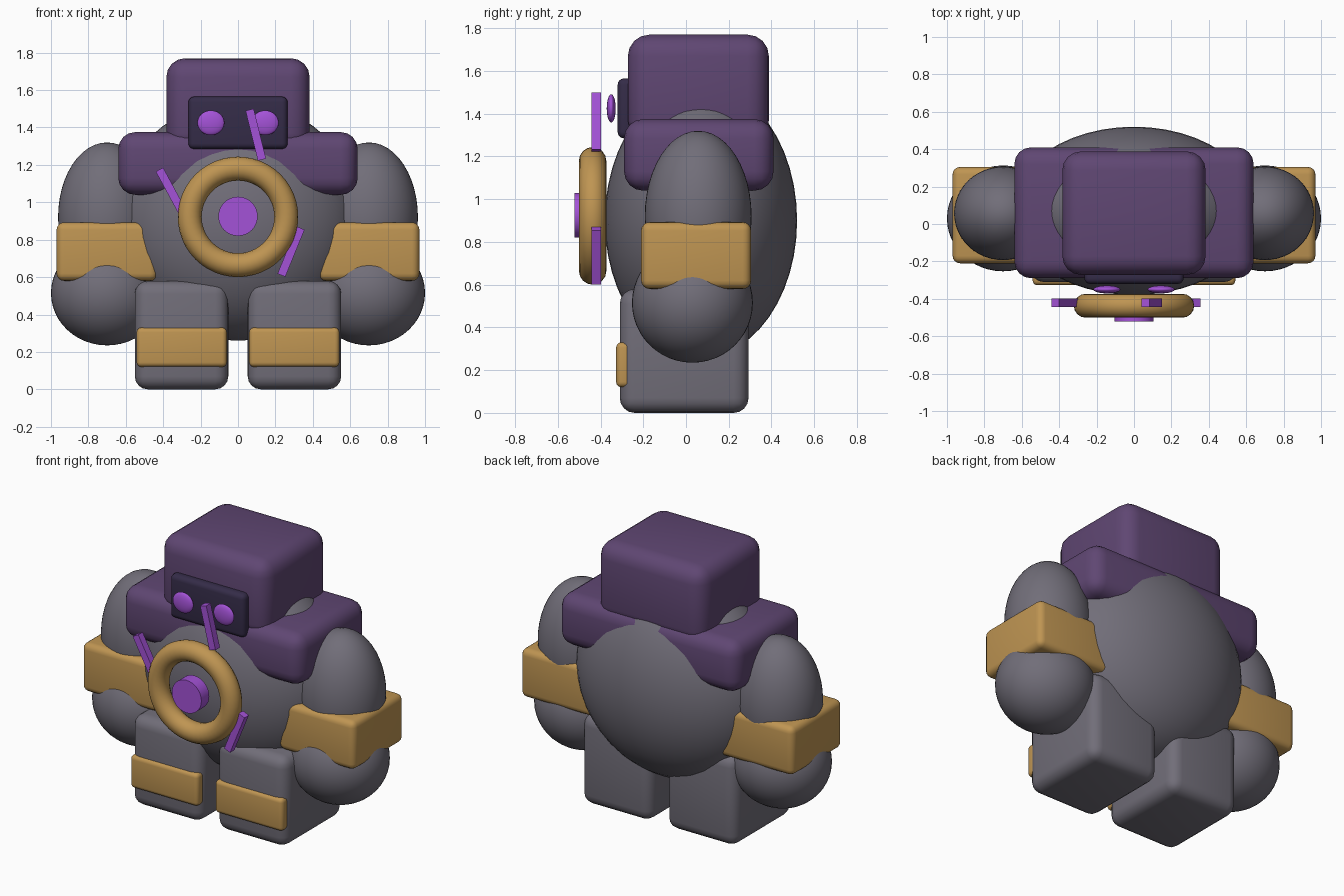
import bpy, math
from mathutils import Vector

if "Cube" in bpy.data.objects:
    bpy.data.objects.remove(bpy.data.objects["Cube"])


def material(name, rgb):
    m = bpy.data.materials.new(name)
    m.diffuse_color = (*rgb, 1)
    m.use_nodes = True
    m.node_tree.nodes["Principled BSDF"].inputs["Base Color"].default_value = m.diffuse_color
    return m


GREY = material("stone_grey", (0.165, 0.155, 0.19))
PURPLE = material("dark_purple", (0.115, 0.062, 0.17))
GOLD = material("gold", (0.52, 0.30, 0.085))
GLOW = material("bright_purple", (0.37, 0.085, 0.68))
VISOR = material("visor_dark", (0.035, 0.025, 0.065))


def finish(name, mat, smooth=True):
    ob = bpy.context.object
    ob.name = name
    ob.data.materials.append(mat)
    if smooth:
        bpy.ops.object.shade_smooth_by_angle(angle=math.radians(40))
    return ob


def box(name, mat, lo, hi, bevel):
    """Rounded box between two opposite corners."""
    lo, hi = Vector(lo), Vector(hi)
    bpy.ops.mesh.primitive_cube_add(size=1, location=(lo + hi) / 2)
    ob = bpy.context.object
    ob.scale = hi - lo
    bpy.ops.object.transform_apply(location=False, rotation=False, scale=True)
    mod = ob.modifiers.new("round", 'BEVEL')
    mod.width, mod.segments = bevel, 4
    bpy.ops.object.modifier_apply(modifier="round")
    return finish(name, mat)


def ellipsoid(name, mat, centre, radii):
    bpy.ops.mesh.primitive_uv_sphere_add(segments=48, ring_count=24, radius=1, location=centre)
    bpy.context.object.scale = radii
    bpy.ops.object.transform_apply(location=False, rotation=False, scale=True)
    return finish(name, mat)


def rod(name, start, end, y=-0.42, width=0.045):
    """Square rod in the front plane, from (x, z) to (x, z)."""
    a, b = Vector((start[0], y, start[1])), Vector((end[0], y, end[1]))
    d = b - a
    bpy.ops.mesh.primitive_cube_add(size=1, location=(a + b) / 2,
                                    rotation=(0, math.atan2(d.x, d.z), 0))
    bpy.context.object.scale = (width, width, d.length)
    return finish(name, GLOW, smooth=False)


# Torso, shoulder slab and head
ellipsoid("body", GREY, (0, 0.07, 0.90), (0.66, 0.45, 0.64))
box("shoulders", PURPLE, (-0.64, -0.29, 1.04), (0.64, 0.41, 1.375), 0.09)
box("head", PURPLE, (-0.383, -0.272, 1.27), (0.383, 0.388, 1.77), 0.10)
box("visor", VISOR, (-0.265, -0.32, 1.285), (0.265, -0.24, 1.565), 0.03)

# Mirrored parts
for s, side in ((-1, "left"), (1, "right")):
    def pair(x0, x1):
        return sorted((s * x0, s * x1))

    ellipsoid(side + "_eye", GLOW, (s * 0.145, -0.35, 1.425), (0.072, 0.021, 0.066))
    ellipsoid(side + "_upper_arm", GREY, (s * 0.70, 0.057, 0.92), (0.262, 0.25, 0.40))
    ellipsoid(side + "_hand", GREY, (s * 0.70, 0.03, 0.515), (0.30, 0.283, 0.28))
    x0, x1 = pair(0.43, 0.97)
    box(side + "_arm_band", GOLD, (x0, -0.21, 0.58), (x1, 0.305, 0.893), 0.04)
    x0, x1 = pair(0.052, 0.552)
    box(side + "_leg", GREY, (x0, -0.31, 0), (x1, 0.293, 0.58), 0.07)
    x0, x1 = pair(0.06, 0.542)
    box(side + "_leg_plate", GOLD, (x0, -0.327, 0.12), (x1, -0.255, 0.33), 0.025)

# Chest ring and core
bpy.ops.mesh.primitive_torus_add(location=(0, -0.437, 0.922), rotation=(math.pi / 2, 0, 0),
                                 major_radius=0.258, minor_radius=0.064,
                                 major_segments=48, minor_segments=16)
finish("chest_ring", GOLD)
bpy.ops.mesh.primitive_cylinder_add(vertices=32, radius=0.105, depth=0.08,
                                    location=(0, -0.482, 0.925), rotation=(math.pi / 2, 0, 0))
finish("chest_core", GLOW)

# Floating energy shards
rod("top_shard", (0.062, 1.495), (0.128, 1.228))
rod("left_shard", (-0.42, 1.175), (-0.29, 0.935))
rod("right_shard", (0.335, 0.862), (0.232, 0.61))
